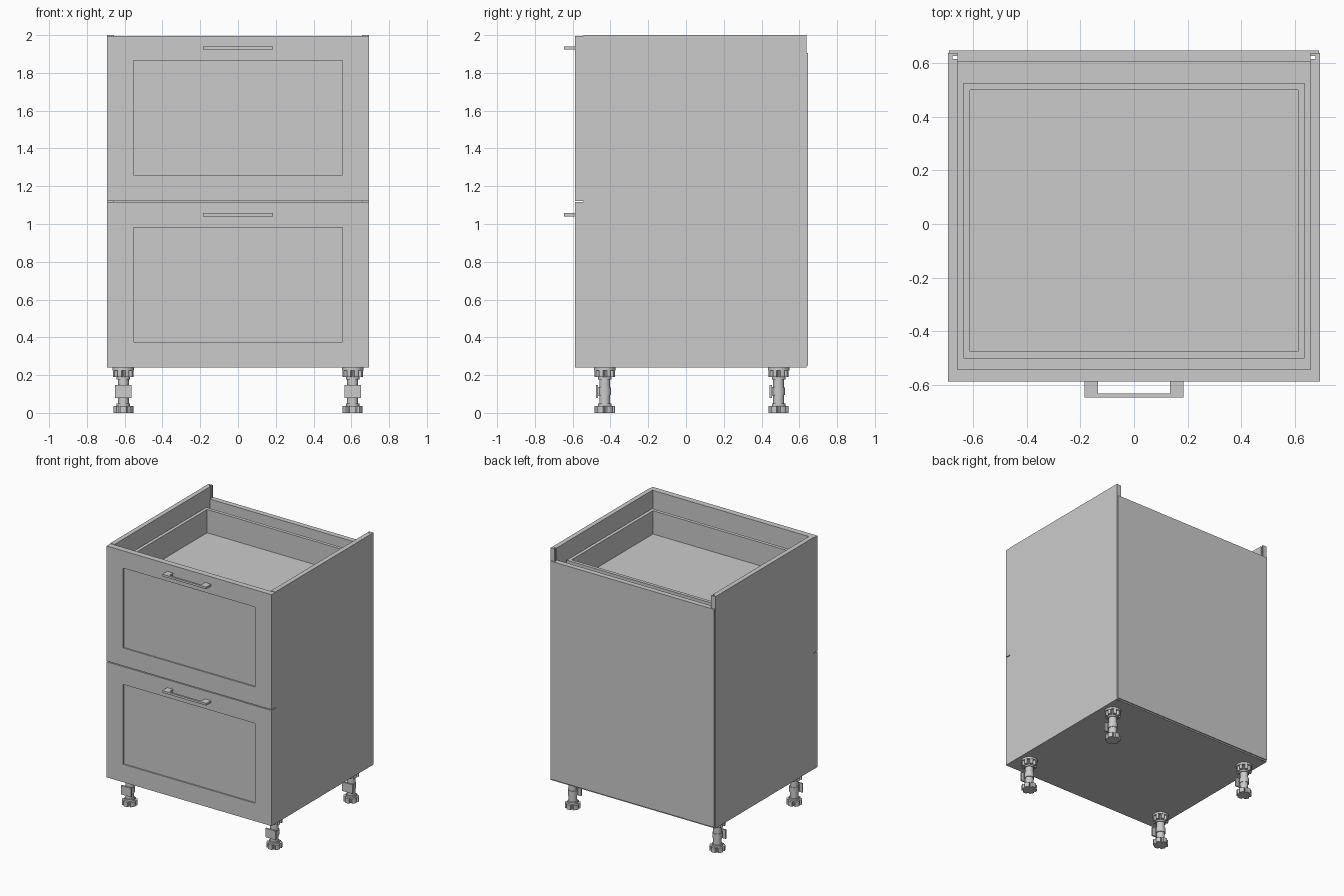
import bpy, bmesh, math
from mathutils import Matrix, Vector

if "Cube" in bpy.data.objects:
    bpy.data.objects.remove(bpy.data.objects["Cube"])


def finish(name, bm):
    bmesh.ops.recalc_face_normals(bm, faces=bm.faces)
    me = bpy.data.meshes.new(name)
    bm.to_mesh(me)
    bm.free()
    ob = bpy.data.objects.new(name, me)
    bpy.context.collection.objects.link(ob)
    return ob


def add_box(bm, x, y, z):
    size = [b - a for a, b in (x, y, z)]
    mid = [(a + b) / 2 for a, b in (x, y, z)]
    bmesh.ops.create_cube(bm, size=1, matrix=Matrix.Translation(mid) @ Matrix.Diagonal((*size, 1)))


def box(name, x, y, z):
    bm = bmesh.new()
    add_box(bm, x, y, z)
    return finish(name, bm)


def add_prism(bm, pts, z0, z1):
    face = bm.faces.new([bm.verts.new((px, py, z0)) for px, py in pts])
    res = bmesh.ops.extrude_face_region(bm, geom=[face])
    verts = [v for v in res["geom"] if isinstance(v, bmesh.types.BMVert)]
    bmesh.ops.translate(bm, verts=verts, vec=(0, 0, z1 - z0))


def add_disc(bm, r, z0, z1, notch_r=None, notches=6, seg=48):
    """Round disc, optionally with evenly spaced notches in the rim."""
    step = seg // notches
    pts = []
    for i in range(seg):
        rad = notch_r if notch_r and i % step in (0, 1) else r
        a = 2 * math.pi * (i - 0.5) / seg
        pts.append((rad * math.cos(a), rad * math.sin(a)))
    add_prism(bm, pts, z0, z1)


HW, IN = 0.6925, 0.657      # outer and inner half width
FRONT, BODY, BACK = -0.587, -0.542, 0.637

# Side panels with a vertical groove near the back
for s, side in ((-1, "left"), (1, "right")):
    bm = bmesh.new()
    prof = [(IN, BODY), (HW, BODY), (HW, BACK), (IN, BACK),
            (IN, 0.626), (0.675, 0.626), (0.675, 0.614), (IN, 0.614)]
    add_prism(bm, [(s * px, py) for px, py in prof], 0.24, 2.0)
    finish(side + "_side_panel", bm)

# Bottom, back panel and upper back rail
box("bottom_panel", (-IN, IN), (BODY, BACK), (0.24, 0.275))
box("back_panel", (-0.688, 0.688), (BACK, 0.645), (0.25, 1.905))
box("back_rail", (-IN, IN), (0.605, BACK), (1.70, 1.905))


def drawer_front(name, z0, z1, rz0, rz1):
    """Front slab with a shallow recessed field."""
    bm = bmesh.new()
    add_box(bm, (-HW, HW), (FRONT, BODY), (z0, z1))
    face = min(bm.faces, key=lambda f: f.calc_center_median().y)
    bmesh.ops.inset_region(bm, faces=[face], thickness=0.1)
    for v in face.verts:
        v.co.x = math.copysign(0.553, v.co.x)
        v.co.z = rz0 if v.co.z < (z0 + z1) / 2 else rz1
    res = bmesh.ops.extrude_face_region(bm, geom=[face])
    verts = [v for v in res["geom"] if isinstance(v, bmesh.types.BMVert)]
    bmesh.ops.translate(bm, verts=verts, vec=(0, 0.01, 0))
    if face.is_valid:
        bmesh.ops.delete(bm, geom=[face], context="FACES_ONLY")
    finish(name, bm)


def drawer_box(name, z0, floor, z1):
    """Open tray."""
    bm = bmesh.new()
    add_box(bm, (-0.635, 0.635), (-0.5, 0.525), (z0, z1))
    top = max(bm.faces, key=lambda f: f.calc_center_median().z)
    bmesh.ops.inset_region(bm, faces=[top], thickness=0.036)
    res = bmesh.ops.extrude_face_region(bm, geom=[top])
    verts = [v for v in res["geom"] if isinstance(v, bmesh.types.BMVert)]
    bmesh.ops.translate(bm, verts=verts, vec=(0, 0, floor - z1))
    if top.is_valid:
        bmesh.ops.delete(bm, geom=[top], context="FACES_ONLY")
    finish(name, bm)


def handle(name, z):
    """Flat U-shaped pull."""
    bm = bmesh.new()
    add_prism(bm, [(-0.184, FRONT), (-0.184, -0.645), (0.184, -0.645), (0.184, FRONT),
                   (0.134, FRONT), (0.134, -0.63), (-0.134, -0.63), (-0.134, FRONT)],
              z - 0.008, z + 0.008)
    finish(name, bm)


# Two drawers
for name, base, top in (("lower", 0.24, 1.117), ("upper", 1.123, 1.996)):
    off = 0 if name == "lower" else 0.883
    drawer_front(name + "_drawer_front", base, top, 0.376 + off, 0.982 + off)
    drawer_box(name + "_drawer_box", 0.785 + off, 0.82 + off, 0.997 + off)
    handle(name + "_handle", 1.049 + off)

# Adjustable leg: mounting flange, stem, collars, notched foot and plinth clip
bm = bmesh.new()
add_disc(bm, 0.057, 0.225, 0.24)
add_disc(bm, 0.055, 0.19, 0.225, notch_r=0.036, notches=8)
add_disc(bm, 0.036, 0.178, 0.19)
add_disc(bm, 0.029, 0.05, 0.18)
add_disc(bm, 0.036, 0.035, 0.05)
add_disc(bm, 0.054, 0.0, 0.036, notch_r=0.042)
add_disc(bm, 0.034, 0.095, 0.135)
add_box(bm, (-0.043, 0.043), (-0.047, -0.036), (0.08, 0.148))
add_box(bm, (-0.018, 0.018), (-0.037, 0.0), (0.09, 0.138))
leg = finish("front_left_leg", bm)
bpy.context.view_layer.objects.active = leg
leg.select_set(True)
bpy.ops.object.shade_smooth_by_angle(angle=math.radians(25))

# Place the four legs
leg.location = (-0.607, -0.43, 0)
for name, x, y in (("front_right_leg", 0.607, -0.43),
                   ("back_left_leg", -0.607, 0.49), ("back_right_leg", 0.607, 0.49)):
    ob = leg.copy()
    ob.name = name
    ob.location = Vector((x, y, 0))
    bpy.context.collection.objects.link(ob)
